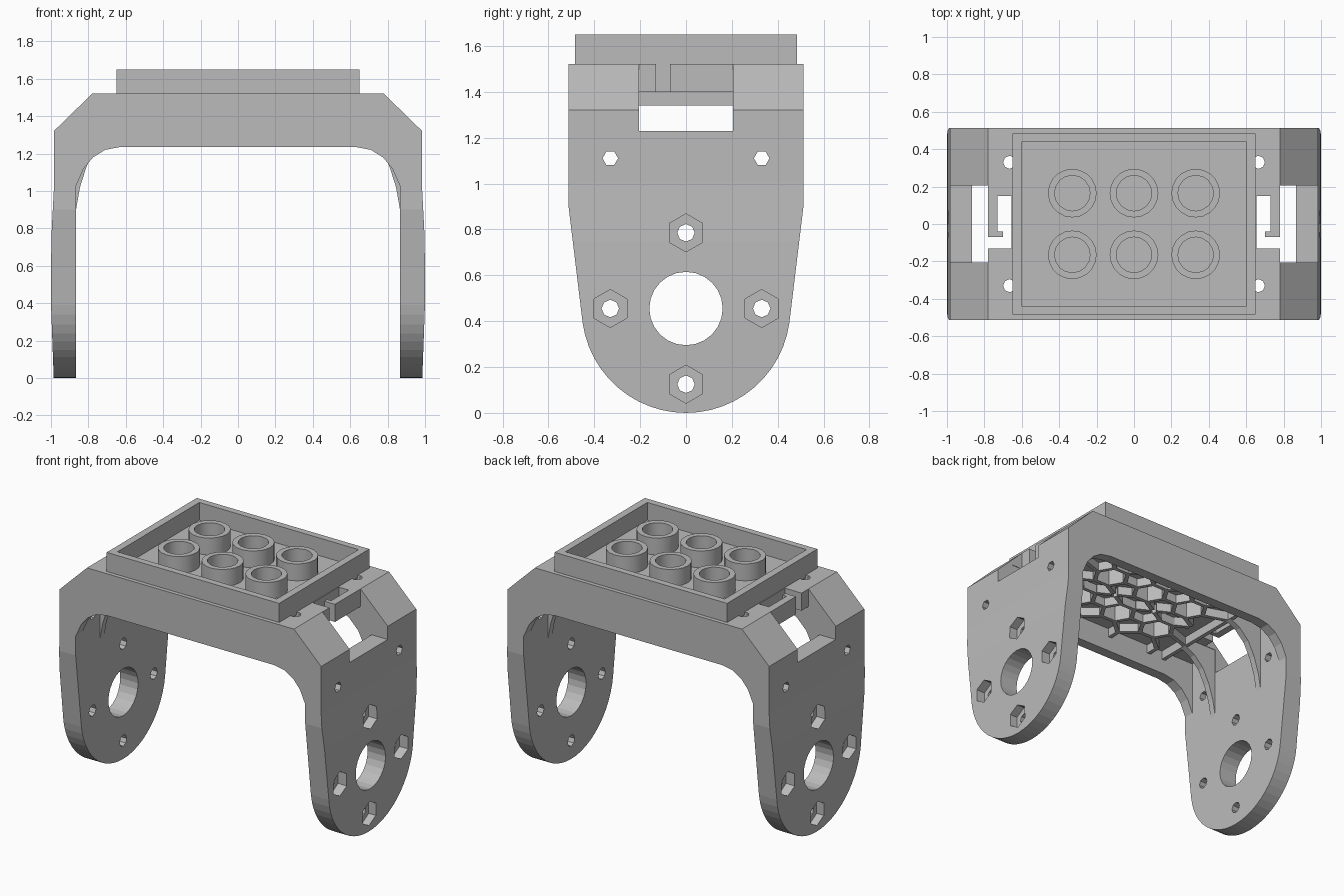
import bpy, bmesh
from math import cos, sin, pi, radians
from mathutils import Vector

if "Cube" in bpy.data.objects:
    bpy.data.objects.remove(bpy.data.objects["Cube"], do_unlink=True)

grey = bpy.data.materials.new("plain_grey")
grey.use_nodes = True
grey.diffuse_color = (0.5, 0.5, 0.5, 1)
grey.node_tree.nodes["Principled BSDF"].inputs["Base Color"].default_value = (0.5, 0.5, 0.5, 1)


def prism(name, pts, axis, lo, hi):
    """Extrude a flat outline along an axis."""
    place = {"x": lambda a, b, d: (d, a, b),
             "y": lambda a, b, d: (a, d, b),
             "z": lambda a, b, d: (a, b, d)}[axis]
    bm = bmesh.new()
    base = bm.faces.new([bm.verts.new(place(a, b, lo)) for a, b in pts])
    out = bmesh.ops.extrude_face_region(bm, geom=[base])
    shift = Vector(place(0, 0, hi - lo))
    bmesh.ops.translate(bm, vec=shift, verts=[v for v in out["geom"] if isinstance(v, bmesh.types.BMVert)])
    bmesh.ops.recalc_face_normals(bm, faces=bm.faces)
    mesh = bpy.data.meshes.new(name)
    bm.to_mesh(mesh)
    bm.free()
    mesh.materials.append(grey)
    ob = bpy.data.objects.new(name, mesh)
    bpy.context.collection.objects.link(ob)
    return ob


def rect(x0, x1, y0, y1):
    return [(x0, y0), (x1, y0), (x1, y1), (x0, y1)]


def ngon(cx, cy, r, n, turn=0.0):
    return [(cx + r * cos(turn + 2 * pi * i / n), cy + r * sin(turn + 2 * pi * i / n)) for i in range(n)]


def boolean(ob, cutter, mode="DIFFERENCE"):
    cutter.hide_render = True
    mod = ob.modifiers.new("cut", "BOOLEAN")
    mod.operation, mod.solver, mod.object = mode, "EXACT", cutter
    with bpy.context.temp_override(object=ob, active_object=ob):
        bpy.ops.object.modifier_apply(modifier=mod.name)
    bpy.data.objects.remove(cutter, do_unlink=True)


def cut(ob, pts, axis, lo, hi):
    boolean(ob, prism("cutter", pts, axis, lo, hi))


def smooth(ob):
    for o in bpy.context.selected_objects:
        o.select_set(False)
    ob.select_set(True)
    bpy.context.view_layer.objects.active = ob
    bpy.ops.object.shade_smooth_by_angle(angle=radians(25))


# Arch-shaped frame: front outline trimmed by the tapered, round-ended side outline
half = [(0.63, 1.235), (0.71, 1.22), (0.775, 1.18), (0.825, 1.12), (0.865, 1.03), (0.865, -0.01),
        (0.985, -0.01), (1.0, 0.4), (0.998, 0.75), (0.985, 1.0), (0.985, 1.32), (0.78, 1.52)]
frame = prism("frame", half + [(-x, z) for x, z in reversed(half)], "y", -0.6, 0.6)
arc = [(0.455 * cos(a), 0.455 + 0.455 * sin(a)) for a in [radians(-172 + 164 * i / 24) for i in range(25)]]
side = [(-0.512, 0.9)] + arc + [(0.512, 0.9), (0.512, 1.6), (-0.512, 1.6)]
boolean(frame, prism("cutter", side, "x", -1.2, 1.2), "INTERSECT")

# Hollow underside of the bridge
cut(frame, rect(-0.865, 0.865, -0.44, 0.44), "z", 0.95, 1.40)

# Openings repeated on both ends
hook_gap = [(0.655, -0.13), (0.79, -0.13), (0.79, -0.07), (0.70, -0.07),
            (0.70, -0.04), (0.73, -0.04), (0.73, 0.15), (0.655, 0.15)]
for s in (-1, 1):
    lo, hi = sorted((s * 0.8, s * 1.1))
    cut(frame, [(s * x, y) for x, y in rect(0.78, 1.1, -0.205, 0.205)], "z", 1.23, 1.6)
    cut(frame, [(s * x, y) for x, y in hook_gap], "z", 1.3, 1.6)
    cut(frame, ngon(0, 0.455, 0.16, 24), "x", lo, hi)
    for y, z in ((0, 0.785), (0.33, 0.455), (-0.33, 0.455), (0, 0.125)):
        cut(frame, ngon(y, z, 0.038, 8), "x", lo, hi)
        a, b = sorted((s * 0.935, s * 1.1))
        cut(frame, ngon(y, z, 0.083, 6, pi / 2), "x", a, b)
    for y in (-0.33, 0.33):
        cut(frame, ngon(y, 1.11, 0.034, 6), "x", lo, hi)
        cut(frame, ngon(s * 0.665, y, 0.035, 8), "z", 1.3, 1.6)

# Tube positions shared by the tray and the underside
centres = [(x, y) for x in (-0.33, 0, 0.33) for y in (-0.165, 0.165)]
for x, y in centres:
    cut(frame, ngon(x, y, 0.1, 6), "z", 1.3, 1.48)

# Open tray on top
tray = prism("tray", rect(-0.65, 0.65, -0.485, 0.485), "z", 1.50, 1.65)
cut(tray, rect(-0.6, 0.6, -0.44, 0.44), "z", 1.53, 1.8)

# Tubes in the tray and hexagonal rings below it
for i, (x, y) in enumerate(centres):
    tube = prism(f"tray_tube_{i + 1}", ngon(x, y, 0.13, 20), "z", 1.52, 1.645)
    cut(tube, ngon(x, y, 0.095, 16), "z", 1.4, 1.8)
    smooth(tube)
    ring = prism(f"hex_ring_{i + 1}", ngon(x, y, 0.13, 6), "z", 1.34, 1.41)
    cut(ring, ngon(x, y, 0.1, 6), "z", 1.2, 1.6)


# Lattice of thin ribs under the deck
def rib(p, q, width=0.028):
    p, q = Vector(p), Vector(q)
    d = (q - p).normalized()
    n = Vector((-d.y, d.x)) * width / 2
    prism("deck_rib", [tuple(v) for v in (p - n, q - n, q + n, p + n)], "z", 1.34, 1.41)


for x, y in centres:
    t = 1 if y > 0 else -1
    for s in (-1, 1):
        rib((x + s * 0.06, t * 0.272), (x + s * 0.165, t * 0.36))
        rib((x + s * 0.06, t * 0.058), (x + s * 0.15, t * 0.01))
for t in (-1, 1):
    for x in (-0.495, -0.165, 0.165, 0.495):
        rib((x, t * 0.35), (x, t * 0.45))
    for x in (-0.165, 0.165):
        rib((x - 0.04, t * 0.165), (x + 0.04, t * 0.165))
    for s in (-1, 1):
        rib((s * 0.455, t * 0.165), (s * 0.64, t * 0.225))
    rib((t * 0.62, -0.445), (t * 0.62, 0.445))

# Curved gussets between deck and legs, beside each slot
gusset = [(0.61, 1.41), (0.61, 1.34), (0.69, 1.30), (0.76, 1.23), (0.81, 1.13),
          (0.845, 1.02), (0.866, 0.9), (0.88, 0.9), (0.88, 1.41)]
for s in (-1, 1):
    for y in (-0.23, 0.23):
        prism("corner_gusset", [(s * x, z) for x, z in gusset], "y", y - 0.022, y + 0.022)
